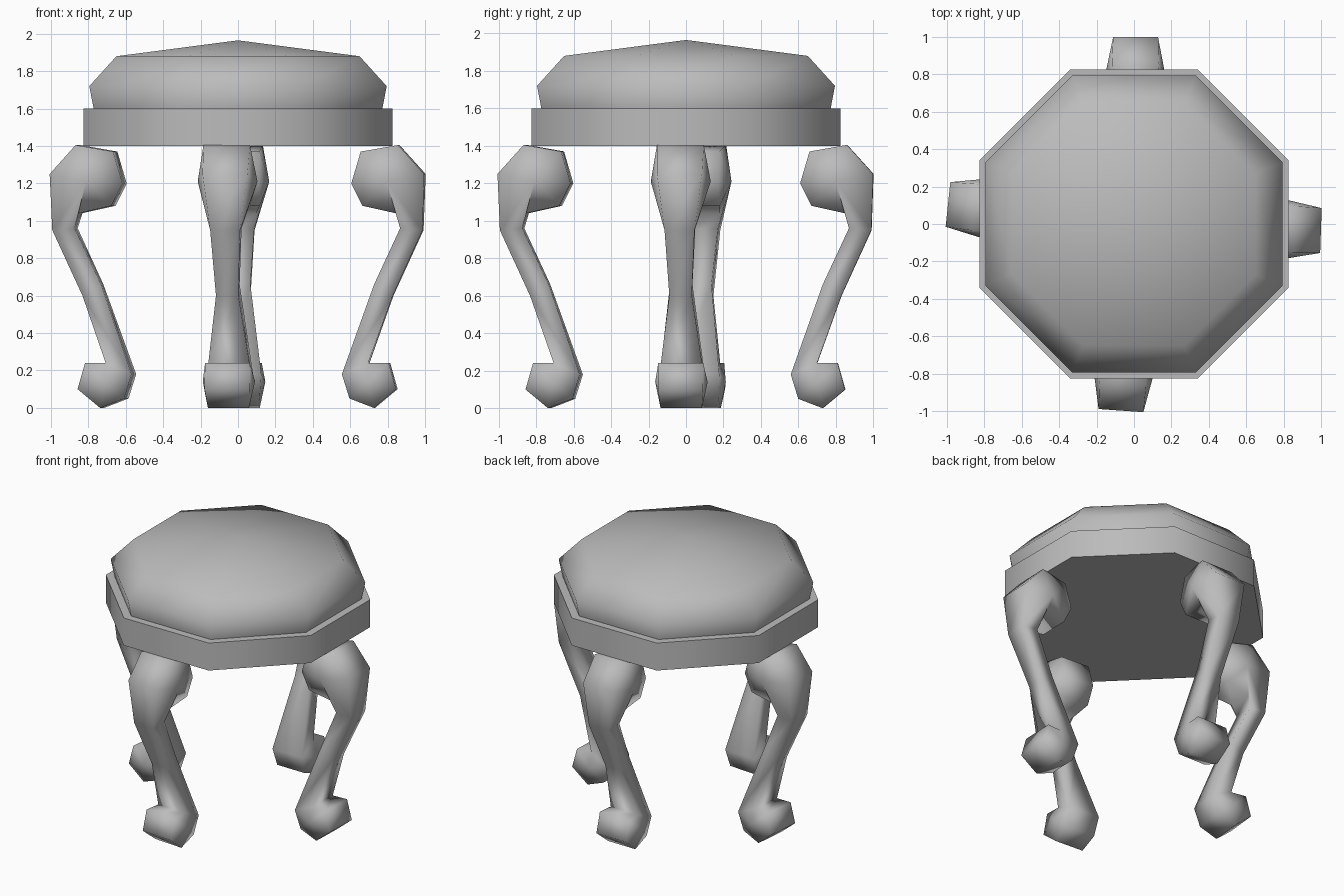
import bpy, bmesh
from math import radians, pi, cos, sin

cube = bpy.data.objects.get("Cube")
if cube:
    bpy.data.objects.remove(cube, do_unlink=True)

grey = bpy.data.materials.new("plain_grey")
grey.use_nodes = True
grey.diffuse_color = (0.5, 0.5, 0.5, 1)
grey.node_tree.nodes["Principled BSDF"].inputs["Base Color"].default_value = (0.5, 0.5, 0.5, 1)


def finish(name, bm, angle):
    bmesh.ops.recalc_face_normals(bm, faces=bm.faces[:])
    mesh = bpy.data.meshes.new(name)
    bm.to_mesh(mesh)
    bm.free()
    mesh.materials.append(grey)
    obj = bpy.data.objects.new(name, mesh)
    bpy.context.collection.objects.link(obj)
    bpy.ops.object.select_all(action='DESELECT')
    obj.select_set(True)
    bpy.context.view_layer.objects.active = obj
    bpy.ops.object.shade_smooth_by_angle(angle=radians(angle))
    return obj


def octagon_stack(name, rings, peak=None):
    """Stacked octagons given as (distance to flat side, height)."""
    bm = bmesh.new()
    loops = []
    for apothem, z in rings:
        r = apothem / cos(pi / 8)
        turns = [(i + 0.5) * pi / 4 for i in range(8)]
        loops.append([bm.verts.new((r * cos(t), r * sin(t), z)) for t in turns])
    for low, high in zip(loops, loops[1:]):
        for i in range(8):
            j = (i + 1) % 8
            bm.faces.new((low[i], low[j], high[j], high[i]))
    bm.faces.new(loops[0])
    if peak:
        tip = bm.verts.new((0, 0, peak))
        for i in range(8):
            bm.faces.new((loops[-1][i], loops[-1][(i + 1) % 8], tip))
    else:
        bm.faces.new(loops[-1])
    return finish(name, bm, 60)


# Seat frame and domed cushion
octagon_stack("seat_frame", [(0.825, 1.4), (0.825, 1.6)])
octagon_stack("seat_cushion", [(0.77, 1.59), (0.795, 1.72), (0.65, 1.88)], 1.965)

# Leg outline: distance from centre, height, half width
OUTLINE = [
    (0.86, 1.405, 0.125), (1.0, 1.25, 0.12), (0.99, 0.95, 0.08), (0.83, 0.6, 0.06),
    (0.70, 0.24, 0.11), (0.81, 0.24, 0.12), (0.85, 0.10, 0.12), (0.73, 0.0, 0.11),
    (0.60, 0.05, 0.11), (0.56, 0.18, 0.12), (0.73, 0.66, 0.06), (0.87, 0.96, 0.08),
    (0.85, 1.04, 0.09), (0.67, 1.08, 0.11), (0.61, 1.2, 0.11), (0.66, 1.37, 0.11),
]
KNEE_HUB, FOOT_HUB = (0.80, 1.21, 0.16), (0.70, 0.14, 0.14)


def leg(name, angle):
    bm = bmesh.new()
    sides = []
    for s in (1, -1):
        pts = [bm.verts.new((r, s * w, z)) for r, z, w in OUTLINE]
        # Bulging knee and scrolled foot, as fans around a raised hub
        fans = ((KNEE_HUB, list(range(11, 16)) + [0, 1, 2]), (FOOT_HUB, range(4, 10)))
        for (r, z, w), ids in fans:
            hub = bm.verts.new((r, s * w, z))
            rim = [pts[i] for i in ids]
            for a, b in zip(rim, rim[1:] + rim[:1]):
                bm.faces.new((a, b, hub))
        # Thin shaft
        for i in (2, 3):
            bm.faces.new((pts[i], pts[i + 1], pts[12 - i], pts[13 - i]))
        sides.append(pts)
    left, right = sides
    for i in range(len(left)):
        j = (i + 1) % len(left)
        bm.faces.new((left[i], left[j], right[j], right[i]))
    finish(name, bm, 100).rotation_euler.z = radians(angle)


# Each leg is turned slightly further than a quarter turn
for i, place in enumerate(("back", "left", "front", "right")):
    leg(place + "_leg", 89.5 - 92 * i + 0.5 * (i > 0))
